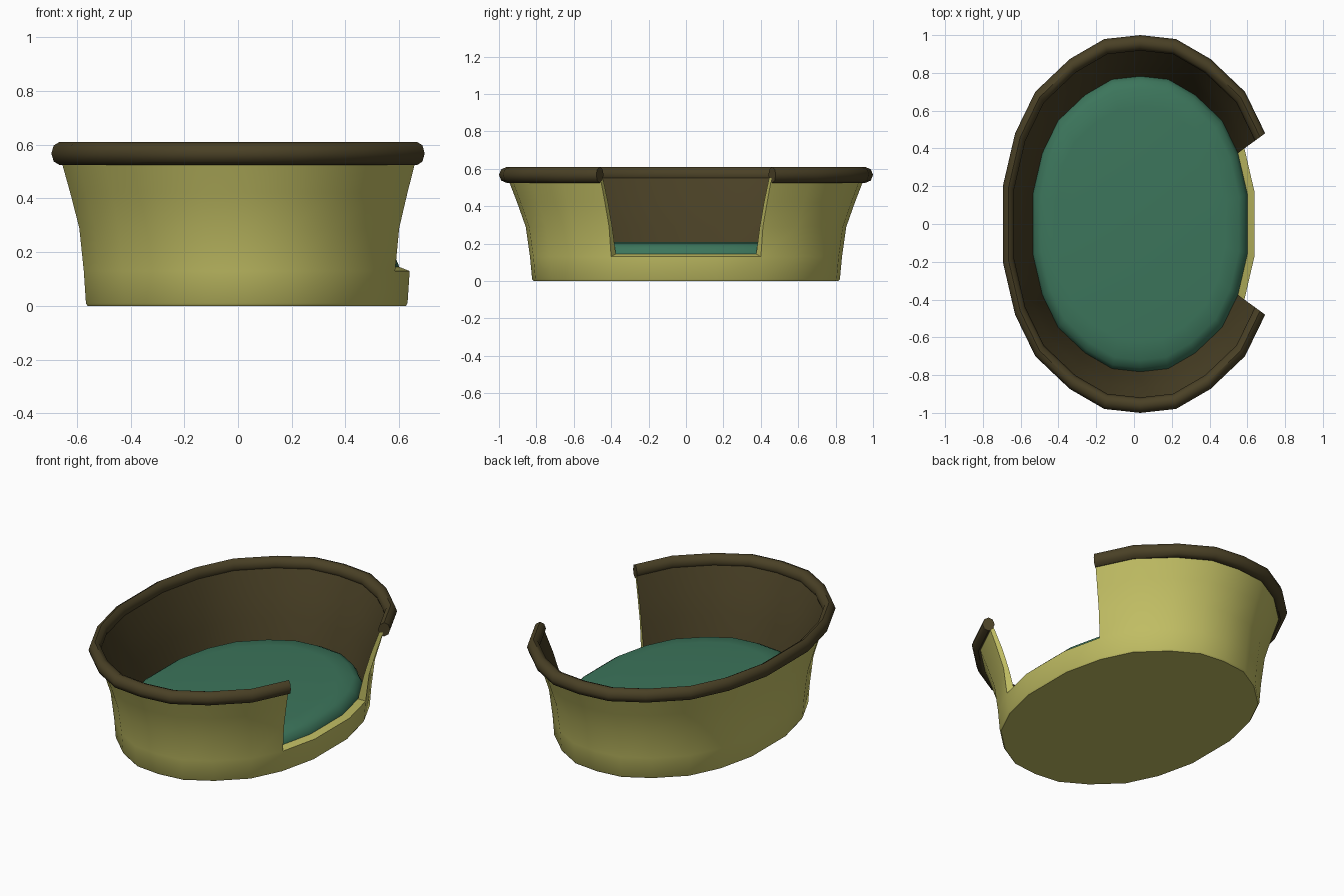
import bpy, bmesh, math

if "Cube" in bpy.data.objects:
    bpy.data.objects.remove(bpy.data.objects["Cube"])

CX = 0.0325
# Quarter outline, 22-sided oval, mirrored to a full ring starting at the entrance (+x)
Q = [(.727, .2), (.662, .48), (.555, .7), (.373, .873), (.19, .979), (0, 1)]
UPPER = Q + [(-x, y) for x, y in Q[-2::-1]]
RING = UPPER + [(x, -y) for x, y in UPPER[::-1]]
N = len(RING)
GAP = (N - 2, N - 1, 0)          # columns of the entrance opening


def material(name, rgb):
    m = bpy.data.materials.new(name)
    m.diffuse_color = (*rgb, 1)
    m.use_nodes = True
    m.node_tree.nodes["Principled BSDF"].inputs["Base Color"].default_value = m.diffuse_color
    return m


YELLOW = material("olive yellow", (.53, .51, .125))
BROWN = material("dark brown", (.068, .052, .019))
TEAL = material("teal green", (.045, .178, .105))


def ring(bm, s, z, ids=range(N)):
    return [bm.verts.new((CX + RING[i][0] * s, RING[i][1] * s, z)) for i in ids]


def finish(bm, name, mats, angle):
    bmesh.ops.recalc_face_normals(bm, faces=bm.faces)
    me = bpy.data.meshes.new(name)
    bm.to_mesh(me)
    bm.free()
    for m in mats:
        me.materials.append(m)
    ob = bpy.data.objects.new(name, me)
    bpy.context.collection.objects.link(ob)
    bpy.ops.object.select_all(action='DESELECT')
    bpy.context.view_layer.objects.active = ob
    ob.select_set(True)
    bpy.ops.object.shade_smooth_by_angle(angle=math.radians(angle))
    return ob


# Basket wall: outer and inner skins, open above the lip at the entrance
bm = bmesh.new()
LIP = 2
outer = [ring(bm, s, z) for s, z in
         [(.815, 0), (.823, .01), (.834, .13), (.857, .29), (.903, .42), (.953, .55)]]
inner = [ring(bm, s, z) for s, z in
         [(.782, .145), (.822, .29), (.868, .42), (.925, .55)]]
bm.faces.new(outer[0])
for c in range(N):
    d = (c + 1) % N
    for j in range(5):
        if j < LIP or c not in GAP:
            bm.faces.new((outer[j][c], outer[j][d], outer[j + 1][d], outer[j + 1][c]))
    if c in GAP:                  # lip top
        bm.faces.new((outer[LIP][c], outer[LIP][d], inner[0][d], inner[0][c]))
    else:                         # brown lining
        for j in range(3):
            f = bm.faces.new((inner[j][c], inner[j][d], inner[j + 1][d], inner[j + 1][c]))
            f.material_index = 1
for c in (1, N - 2):              # wall ends at the entrance
    for j in range(3):
        bm.faces.new((outer[LIP + j][c], outer[LIP + j + 1][c], inner[j + 1][c], inner[j][c]))
bmesh.ops.delete(bm, geom=[v for v in bm.verts if not v.link_faces], context='VERTS')
finish(bm, "basket_wall", [YELLOW, BROWN], 40)

# Rolled rim: eight-sided tube along the wall top, capped at both ends
bm = bmesh.new()
ids = range(1, N - 1)
tube = [ring(bm, .959 + .041 * math.cos(k * math.pi / 4),
             .5675 + .0425 * math.sin(k * math.pi / 4), ids) for k in range(8)]
for k in range(8):
    a, b = tube[k], tube[(k + 1) % 8]
    for i in range(len(a) - 1):
        bm.faces.new((a[i], a[i + 1], b[i + 1], b[i]))
for i in (0, -1):
    bm.faces.new([t[i] for t in tube])
finish(bm, "rolled_rim", [BROWN], 50)

# Cushion with rounded edge
bm = bmesh.new()
cush = [ring(bm, s, z) for s, z in
        [(.784, .13), (.779, .15), (.762, .178), (.72, .2), (.62, .21)]]
for a, b in zip(cush, cush[1:]):
    for c in range(N):
        d = (c + 1) % N
        bm.faces.new((a[c], a[d], b[d], b[c]))
bm.faces.new(cush[0])
bm.faces.new(cush[-1])
finish(bm, "cushion", [TEAL], 50)
